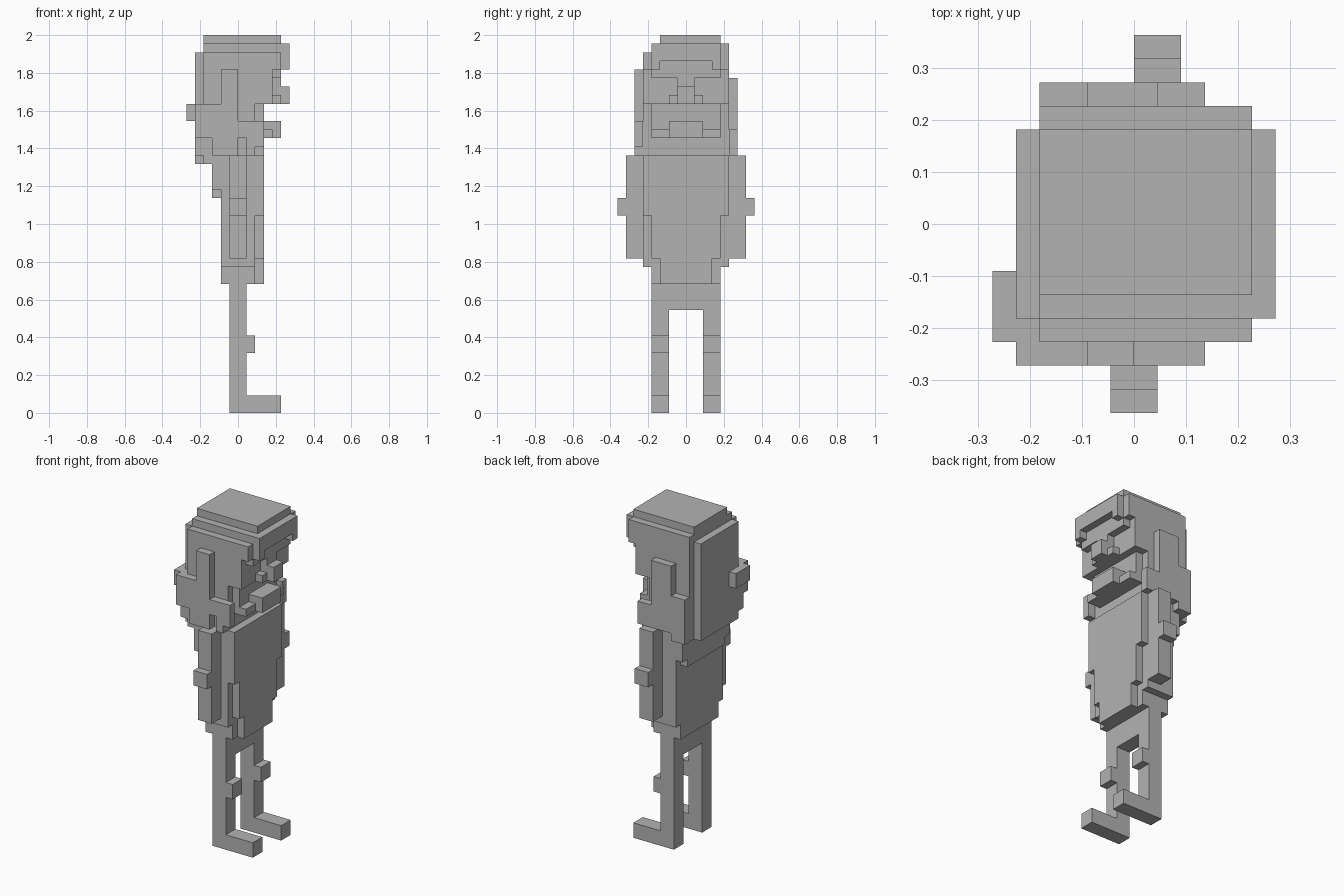
import bpy
import bmesh
from mathutils import Matrix, Vector

if "Cube" in bpy.data.objects:
    bpy.data.objects.remove(bpy.data.objects["Cube"], do_unlink=True)

BLOCK = 2 / 44  # edge of one building block

grey = bpy.data.materials.new("plain grey")
grey.use_nodes = True
grey.diffuse_color = (0.45, 0.45, 0.45, 1)
grey.node_tree.nodes["Principled BSDF"].inputs["Base Color"].default_value = grey.diffuse_color


def part(name, *boxes):
    """One object from boxes, each given as x range, y range, z range in blocks."""
    bm = bmesh.new()
    for xs, ys, zs in boxes:
        low, high = (Vector(corner) * BLOCK for corner in zip(xs, ys, zs))
        place = Matrix.Translation((low + high) / 2) @ Matrix.Diagonal((*(high - low), 1))
        bmesh.ops.create_cube(bm, size=1, matrix=place)
    mesh = bpy.data.meshes.new(name)
    bm.to_mesh(mesh)
    bm.free()
    mesh.materials.append(grey)
    obj = bpy.data.objects.new(name, mesh)
    bpy.context.collection.objects.link(obj)
    return obj


def side(sign, near, far):
    """A y range on the chosen side of the body."""
    return tuple(sorted((sign * near, sign * far)))


# Legs with knees and feet, and arms with elbows
for label, sign, shift in (("right", -1, -1), ("left", 1, 0)):
    leg_y = side(sign, 2, 4)
    part(label + "_leg", ((-1, 1), leg_y, (0, 12)))
    part(label + "_knee", ((1, 2), leg_y, (7, 9)))
    part(label + "_foot", ((1, 5), leg_y, (0, 2)))
    arm_x = (shift, shift + 2)
    part(label + "_arm", (arm_x, side(sign, 5, 7), (18, 30)))
    part(label + "_elbow", (arm_x, side(sign, 7, 8), (23, 25)))

part("hips", ((-1, 1), (-4, 4), (12, 15)))

# Torso with stepped front corners
part("torso",
     ((-2, 2), (-4, 4), (15, 17)),
     ((-2, 2), (-5, 5), (17, 30)))
part("chest",
     ((2, 3), (-3, 3), (15, 18)),
     ((2, 3), (-4, 4), (18, 23)),
     ((2, 3), (-5, 5), (23, 30)))
part("upper_back",
     ((-3, -2), (-4, 4), (25, 26)),
     ((-3, -2), (-5, 5), (26, 30)))

# Head, narrowing towards the chin
part("head",
     ((-4, 2), (-5, 5), (30, 32)),
     ((-4, 3), (-4, 4), (32, 36)),
     ((-4, 4), (-5, 5), (36, 40)),
     ((-4, 5), (-5, 5), (40, 42)))
for label, sign in (("right", -1), ("left", 1)):
    part(label + "_jaw", ((-4, 2), side(sign, 4, 5), (32, 36)))
part("nape", ((-4, -3), (-5, 5), (29, 30)))

# Cap layers and front fringe
part("cap",
     ((-4, 5), (-4, 5), (42, 43)),
     ((-4, 5), (-3, 4), (43, 44)))
part("fringe",
     ((5, 6), (-4, 4), (41, 43)),
     ((5, 6), (-4, -3), (40, 41)),
     ((5, 6), (3, 4), (40, 41)))

# Face
part("brow",
     ((4, 5), (-4, 4), (39, 40)),
     ((4, 5), (-1, 1), (38, 39)))
part("nose",
     ((4, 6), (-1, 1), (36, 38)),
     ((4, 5), (-2, -1), (36, 37)),
     ((4, 5), (1, 2), (36, 37)))
part("mouth",
     ((3, 5), (-2, 2), (32, 34)),
     ((3, 4), (-4, -2), (32, 33)),
     ((3, 4), (2, 4), (32, 33)))

# Hair sheets on the back and the sides
part("back_hair", ((-5, -4), (-4, 4), (29, 42)))
part("hair_knot", ((-6, -5), (-5, -2), (34, 36)))
part("right_hair",
     ((-5, -3), (-6, -5), (32, 36)),
     ((-3, -2), (-6, -5), (30, 36)),
     ((-2, 0), (-6, -5), (30, 40)),
     ((0, 1), (-6, -5), (32, 34)),
     ((1, 2), (-6, -5), (30, 34)),
     ((2, 3), (-6, -5), (31, 34)))
part("right_hair_corner", ((-5, -4), (-5, -4), (30, 36)))
part("left_hair",
     ((-4, -2), (5, 6), (29, 35)),
     ((-2, 1), (5, 6), (30, 39)),
     ((1, 3), (5, 6), (30, 33)))
